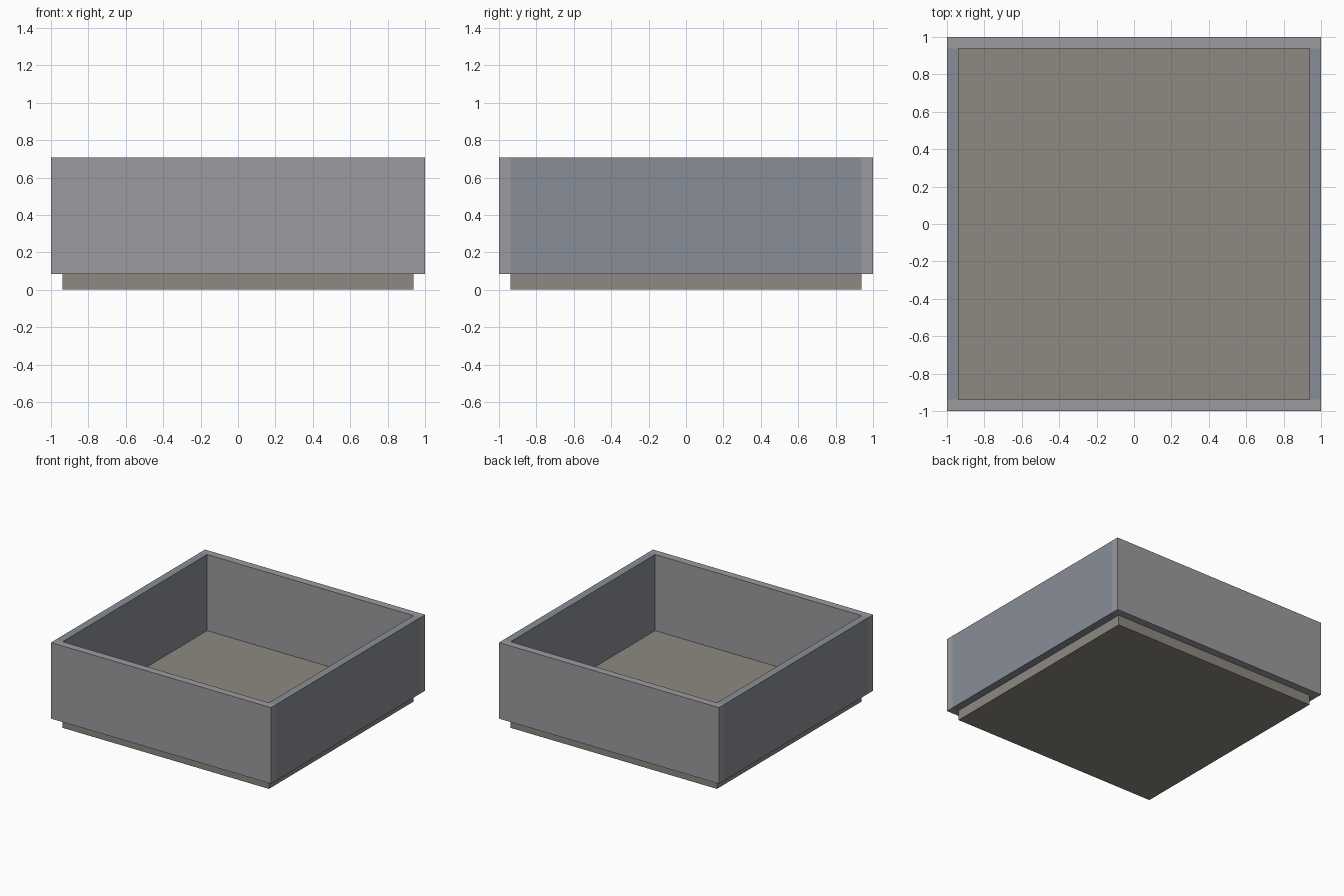
import bpy

if "Cube" in bpy.data.objects:
    bpy.data.objects.remove(bpy.data.objects["Cube"])

HALF = 1.0      # outer half width
INNER = 0.9375  # half width inside the walls
BASE = 0.083    # base plate thickness
TOP = 0.708     # rim height


def material(name, color):
    mat = bpy.data.materials.new(name)
    mat.diffuse_color = (*color, 1.0)
    mat.use_nodes = True
    mat.node_tree.nodes["Principled BSDF"].inputs["Base Color"].default_value = mat.diffuse_color
    return mat


def box(name, low, high, mat):
    center = [(a + b) / 2 for a, b in zip(low, high)]
    bpy.ops.mesh.primitive_cube_add(size=1, location=center)
    obj = bpy.context.object
    obj.name = name
    obj.scale = [b - a for a, b in zip(low, high)]
    bpy.ops.object.transform_apply(location=False, rotation=False, scale=True)
    obj.data.materials.append(mat)
    return obj


light_grey = material("light_grey", (0.33, 0.33, 0.35))
blue_grey = material("blue_grey", (0.25, 0.27, 0.31))
brown_grey = material("brown_grey", (0.27, 0.25, 0.22))

# Base plate, inset under the walls
box("base_plate", (-INNER, -INNER, 0), (INNER, INNER, BASE), brown_grey)

# Full-width front and back walls
box("front_wall", (-HALF, -HALF, BASE), (HALF, -INNER, TOP), light_grey)
box("back_wall", (-HALF, INNER, BASE), (HALF, HALF, TOP), light_grey)

# Side walls fitted between front and back
box("left_wall", (-HALF, -INNER, BASE), (-INNER, INNER, TOP), blue_grey)
box("right_wall", (INNER, -INNER, BASE), (HALF, INNER, TOP), blue_grey)
